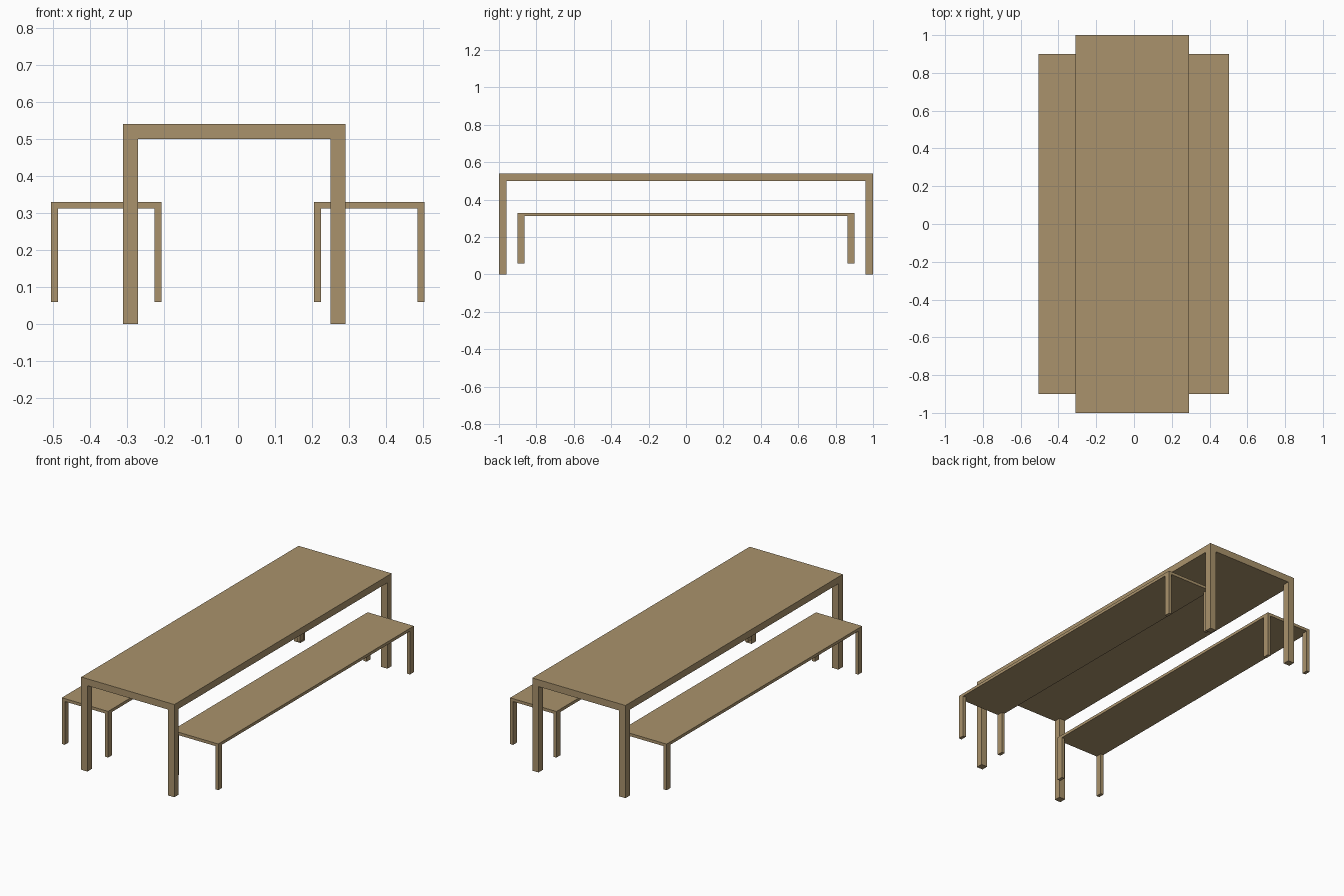
import bpy, bmesh

if "Cube" in bpy.data.objects:
    bpy.data.objects.remove(bpy.data.objects["Cube"])

wood = bpy.data.materials.new("wood")
wood.diffuse_color = (0.40, 0.29, 0.15, 1)
wood.use_nodes = True
wood.node_tree.nodes["Principled BSDF"].inputs["Base Color"].default_value = wood.diffuse_color


def box(name, lo, hi):
    """Axis-aligned box between two corners."""
    bm = bmesh.new()
    bmesh.ops.create_cube(bm, size=1)
    for v in bm.verts:
        v.co = [(a + b) / 2 + c * (b - a) for a, b, c in zip(lo, hi, v.co)]
    mesh = bpy.data.meshes.new(name)
    bm.to_mesh(mesh)
    bm.free()
    mesh.materials.append(wood)
    obj = bpy.data.objects.new(name, mesh)
    bpy.context.collection.objects.link(obj)
    return obj


def four_legged(name, cx, width, length, z0, z_under, z_top, leg_x, leg_y):
    """Flat slab with a square-set leg flush at each corner."""
    hx, hy = width / 2, length / 2
    box(name + "_top", (cx - hx, -hy, z_under), (cx + hx, hy, z_top))
    for sx, side in ((-1, "left"), (1, "right")):
        for sy, end in ((-1, "front"), (1, "back")):
            x = cx + sx * (hx - leg_x / 2)
            y = sy * (hy - leg_y / 2)
            box(f"{name}_{end}_{side}_leg",
                (x - leg_x / 2, y - leg_y / 2, z0),
                (x + leg_x / 2, y + leg_y / 2, z_under))


# Table
four_legged("table", -0.01, 0.60, 2.0, 0.0, 0.50, 0.54, 0.04, 0.04)

# Benches, tucked partly under the table on each side
for name, cx in (("left_bench", -0.356), ("right_bench", 0.354)):
    four_legged(name, cx, 0.298, 1.80, 0.06, 0.312, 0.329, 0.019, 0.036)
